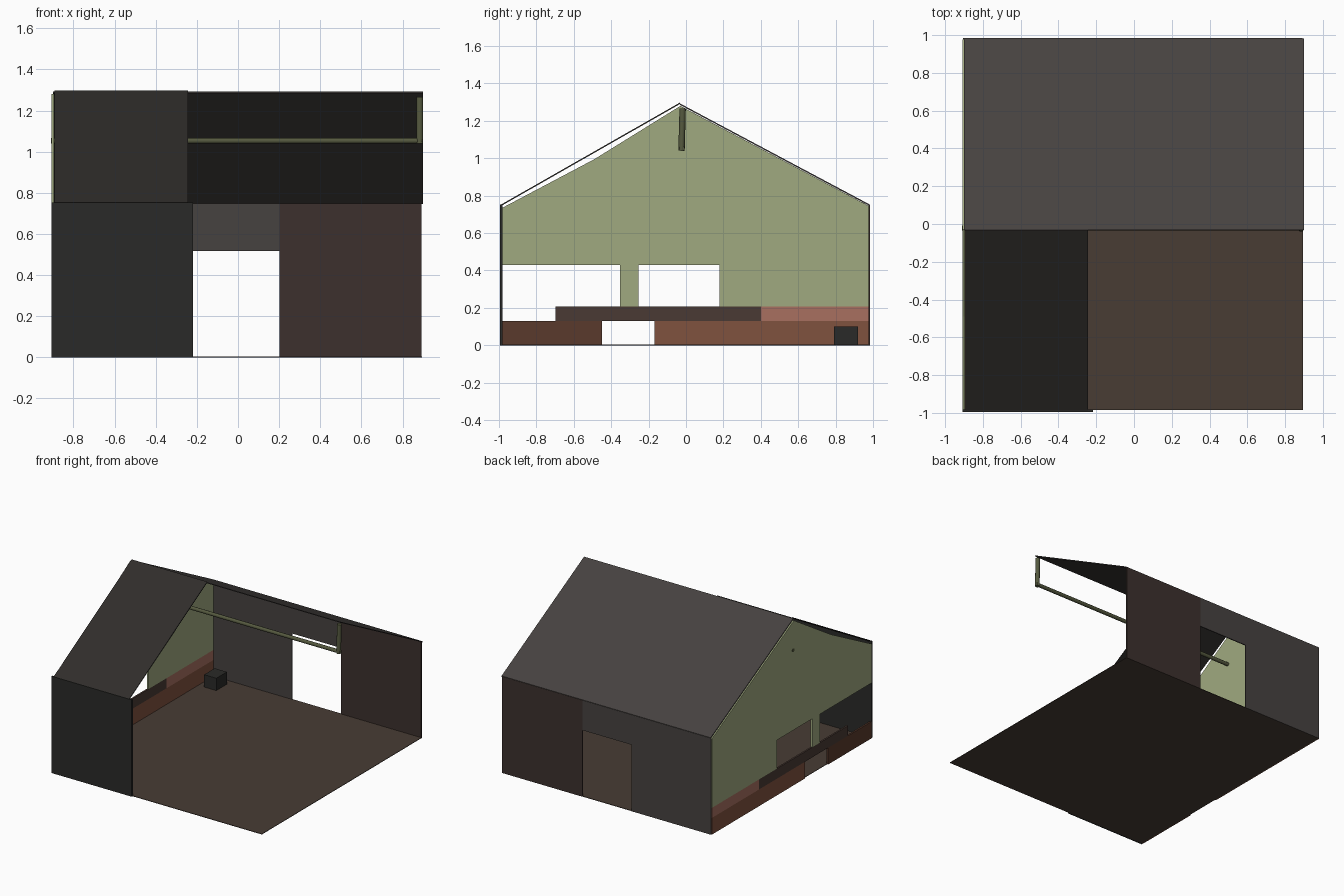
import bpy, bmesh, math
from mathutils import Vector

if "Cube" in bpy.data.objects:
    bpy.data.objects.remove(bpy.data.objects["Cube"])


def material(name, hex_rgb):
    m = bpy.data.materials.new(name)
    srgb = [int(hex_rgb[i:i + 2], 16) / 255 for i in (0, 2, 4)]
    m.diffuse_color = [c / 12.92 if c < 0.04 else ((c + 0.055) / 1.055) ** 2.4 for c in srgb] + [1]
    m.use_nodes = True
    m.node_tree.nodes["Principled BSDF"].inputs["Base Color"].default_value = m.diffuse_color
    return m


plaster = material("green_plaster", "A0AA80")
brick = material("brick", "80523F")
dark_brick = material("dark_brick", "5A3A2C")
pale_brick = material("pale_brick", "A87060")
sill_brown = material("sill_brown", "4A3A34")
slate = material("roof_slate", "464240")
dark_slate = material("dark_slate", "302D2B")
floor_brown = material("floor_brown", "483C34")
wall_grey = material("wall_grey", "464240")
wall_brown = material("wall_brown", "3C302D")
charcoal = material("charcoal", "2A2A28")
beam_green = material("beam_green", "55593F")


def extrude_x(name, profile, x0, x1, mat):
    """Extrude a (y, z) outline from x0 to x1."""
    bm = bmesh.new()
    face = bm.faces.new([bm.verts.new((x0, y, z)) for y, z in profile])
    res = bmesh.ops.extrude_face_region(bm, geom=[face])
    verts = [v for v in res["geom"] if isinstance(v, bmesh.types.BMVert)]
    bmesh.ops.translate(bm, vec=(x1 - x0, 0, 0), verts=verts)
    bmesh.ops.recalc_face_normals(bm, faces=bm.faces)
    me = bpy.data.meshes.new(name)
    bm.to_mesh(me)
    bm.free()
    me.materials.append(mat)
    ob = bpy.data.objects.new(name, me)
    bpy.context.collection.objects.link(ob)
    return ob


def box(name, x, y, z, mat):
    return extrude_x(name, [(y[0], z[0]), (y[1], z[0]), (y[1], z[1]), (y[0], z[1])], x[0], x[1], mat)


def rod(name, a, b, radius, mat):
    a, b = Vector(a), Vector(b)
    bpy.ops.mesh.primitive_cylinder_add(vertices=10, radius=radius, depth=(b - a).length, location=(a + b) / 2)
    ob = bpy.context.object
    ob.name = name
    ob.rotation_euler = (b - a).to_track_quat("Z", "Y").to_euler()
    ob.data.materials.append(mat)
    bpy.ops.object.shade_smooth_by_angle(angle=math.radians(40))


# floor slab
box("floor", (-0.9, 0.895), (-0.985, 0.982), (0, 0.004), floor_brown)

# front wall, left part only
box("front_wall", (-0.907, -0.218), (-0.995, -0.982), (0, 0.753), charcoal)

# back wall: two panels and the door header
back = (0.976, 0.984)
box("back_wall_left", (-0.905, -0.218), back, (0, 0.75), wall_grey)
box("back_wall_right", (0.203, 0.893), back, (0, 0.75), wall_brown)
box("back_door_header", (-0.218, 0.203), back, (0.517, 0.75), wall_grey)

# left gable wall with two window openings
wall_x = (-0.908, -0.895)
extrude_x("gable_wall", [
    (-0.982, 0.43), (-0.353, 0.43), (-0.353, 0.208), (-0.255, 0.208), (-0.255, 0.43), (0.178, 0.43),
    (0.178, 0.208), (0.978, 0.208), (0.978, 0.745), (-0.03, 1.28), (-0.49, 0.995), (-0.982, 0.735),
], *wall_x, plaster)

# brick courses under the windows
box("brick_base_front", wall_x, (-0.982, -0.45), (0, 0.13), dark_brick)
box("brick_base_back", wall_x, (-0.168, 0.978), (0, 0.13), brick)
box("window_sill_course", wall_x, (-0.697, 0.402), (0.13, 0.208), sill_brown)
box("brick_course_back", wall_x, (0.402, 0.978), (0.13, 0.208), pale_brick)

# roof slopes: short front one, full-length back one
t = 0.008
for name, x, eave, ridge, mat in (
        ("roof_front", (-0.893, -0.243), (-0.988, 0.745), (-0.032, 1.29), dark_slate),
        ("roof_back", (-0.9, 0.9), (0.982, 0.745), (-0.032, 1.285), slate)):
    extrude_x(name, [eave, ridge, (ridge[0], ridge[1] + t), (eave[0], eave[1] + t)], *x, mat)

# hanging beam and its end post
rod("ridge_beam", (-0.91, -0.022, 1.053), (0.898, -0.022, 1.053), 0.014, beam_green)
rod("beam_end_post", (0.884, -0.024, 1.04), (0.884, -0.018, 1.265), 0.017, beam_green)

# small crate in the back corner
box("crate", (-0.845, -0.74), (0.79, 0.92), (0.004, 0.1), charcoal)
